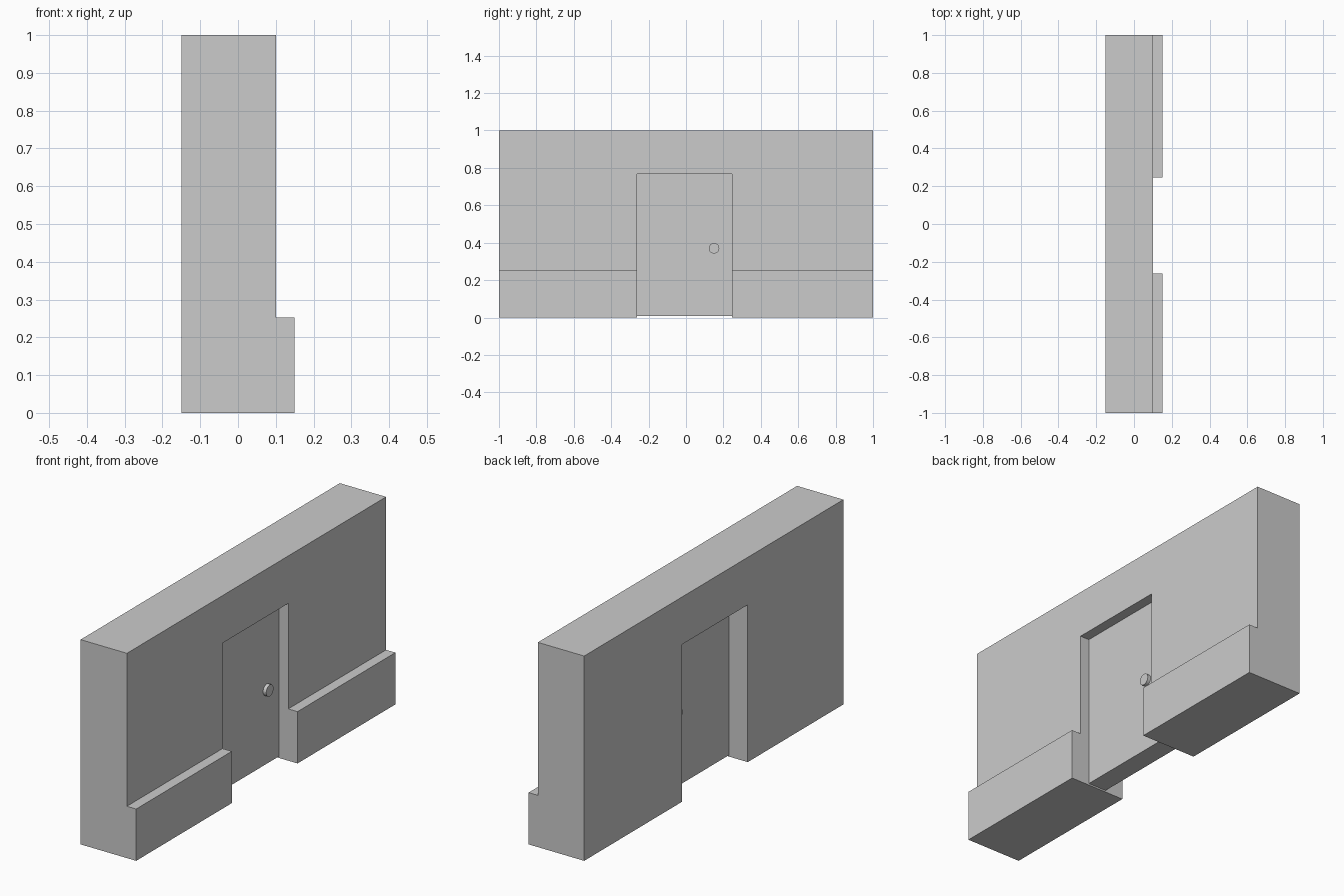
import bpy, bmesh
from math import pi
from mathutils import Matrix

if "Cube" in bpy.data.objects:
    bpy.data.objects.remove(bpy.data.objects["Cube"])

OPEN_Y = (-0.262, 0.245)   # doorway sides
OPEN_TOP = 0.768


def add_object(name, bm):
    bmesh.ops.recalc_face_normals(bm, faces=bm.faces)
    mesh = bpy.data.meshes.new(name)
    bm.to_mesh(mesh)
    bm.free()
    obj = bpy.data.objects.new(name, mesh)
    bpy.context.collection.objects.link(obj)
    return obj


def box(name, x, y, z):
    bm = bmesh.new()
    bmesh.ops.create_cube(bm, size=1)
    for v in bm.verts:
        v.co = [a + (c + 0.5) * (b - a) for c, (a, b) in zip(v.co, (x, y, z))]
    return add_object(name, bm)


# Wall: stepped section with a low plinth, extruded along y
bm = bmesh.new()
section = [(-0.15, 0), (0.15, 0), (0.15, 0.253), (0.10, 0.253), (0.10, 1), (-0.15, 1)]
face = bm.faces.new([bm.verts.new((x, -1, z)) for x, z in section])
new = bmesh.ops.extrude_face_region(bm, geom=[face])["geom"]
bmesh.ops.translate(bm, vec=(0, 2, 0), verts=[g for g in new if isinstance(g, bmesh.types.BMVert)])
wall = add_object("wall", bm)

# Doorway cut through the wall
cutter = box("doorway_cutter", (-0.5, 0.5), OPEN_Y, (-0.2, OPEN_TOP))
cutter.hide_render = True
cutter.hide_set(True)
cut = wall.modifiers.new("doorway", "BOOLEAN")
cut.operation = "DIFFERENCE"
cut.solver = "EXACT"
cut.object = cutter

# Recessed door, slightly clear of the floor
door = box("door", (-0.05, 0.05), OPEN_Y, (0.008, OPEN_TOP))

# Knobs: a short round disc on each face of the door
for name, side in (("front_knob", 1), ("back_knob", -1)):
    bm = bmesh.new()
    bmesh.ops.create_cone(bm, cap_ends=True, segments=32, radius1=0.028, radius2=0.028, depth=0.017,
                          matrix=Matrix.Translation((side * 0.0585, 0.15, 0.37)) @ Matrix.Rotation(pi / 2, 4, "Y"))
    for f in bm.faces:
        f.smooth = len(f.verts) == 4
    for e in bm.edges:
        e.smooth = all(f.smooth for f in e.link_faces)
    add_object(name, bm)
